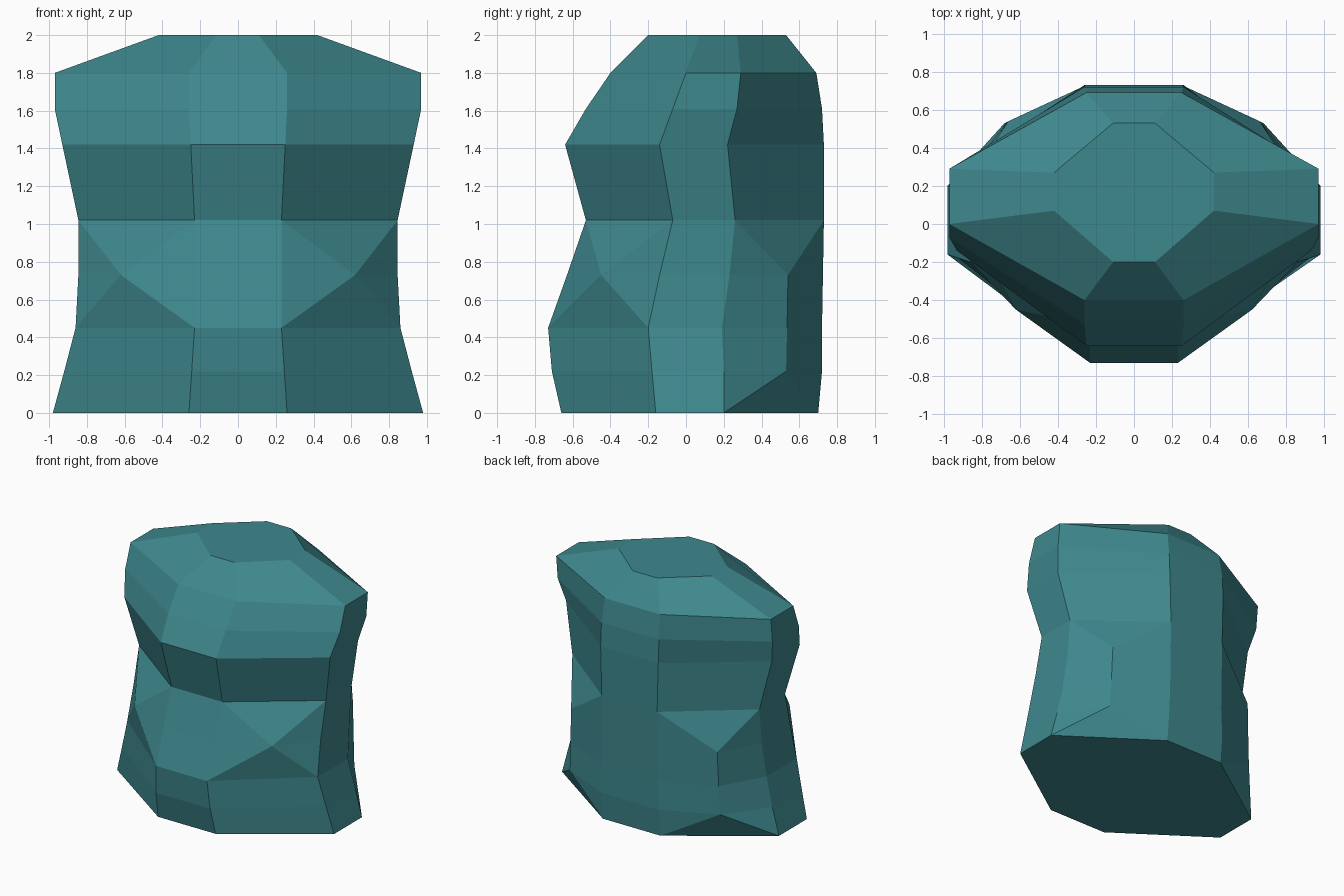
import bpy, bmesh

if "Cube" in bpy.data.objects:
    bpy.data.objects.remove(bpy.data.objects["Cube"])

# Cross-sections: z, front x, front y, side x, side front y, side back y, back x, back y
sections = [
    (0.00, .26, -.66, .98, -.16, .20, .26, .70),
    (0.22, .245, -.71, .92, -.18, .20, .26, .72),
    (0.45, .23, -.73, .86, -.20, .19, .25, .72),
    (0.73, .23, -.63, .845, -.14, .23, .25, .725),
    (1.02, .23, -.53, .845, -.07, .26, .25, .73),
    (1.42, .25, -.64, .93, -.14, .22, .26, .73),
    (1.61, .26, -.53, .97, -.07, .27, .26, .72),
    (1.80, .26, -.40, .97, 0.00, .29, .25, .69),
    (2.00, .11, -.20, .42, .07, .27, .11, .53),
]

# Raised points in the middle of the corner panels: section index -> (x, y)
front_bulge = {3: (.62, -.45)}
back_bulge = {1: (.68, .53), 2: (.67, .535), 3: (.66, .54)}

bm = bmesh.new()
rings = []
for z, fx, fy, sx, s1, s2, bx, by in sections:
    right = [(fx, fy), (sx, s1), (sx, s2), (bx, by)]
    loop = right + [(-x, y) for x, y in reversed(right)]
    rings.append([bm.verts.new((x, y, z)) for x, y in loop])


def corner_panel(a, b, bulge, side):
    """Panel between columns a and b, raised along its middle."""
    lo, hi = min(bulge) - 1, max(bulge) + 1
    mid = {i: bm.verts.new((side * x, y, sections[i][0])) for i, (x, y) in bulge.items()}
    bm.faces.new((rings[lo][a], rings[lo][b], mid[lo + 1]))
    bm.faces.new((rings[hi][b], rings[hi][a], mid[hi - 1]))
    for i in range(lo, hi):
        inner = [mid[j] for j in (i + 1, i) if j in mid]
        bm.faces.new([rings[i][b], rings[i + 1][b]] + inner)
        bm.faces.new([rings[i + 1][a], rings[i][a]] + inner[::-1])
    return range(lo, hi)


# Torso walls: raised corner panels first, plain quads elsewhere
panels = {0: (front_bulge, 1), 6: (front_bulge, -1), 2: (back_bulge, 1), 4: (back_bulge, -1)}
for a in range(8):
    b = (a + 1) % 8
    done = corner_panel(a, b, *panels[a]) if a in panels else ()
    for i in range(len(rings) - 1):
        if i not in done:
            bm.faces.new((rings[i][a], rings[i][b], rings[i + 1][b], rings[i + 1][a]))

# Flat base and top
bm.faces.new(rings[0][::-1])
bm.faces.new(rings[-1])
bmesh.ops.recalc_face_normals(bm, faces=bm.faces)

mesh = bpy.data.meshes.new("torso")
bm.to_mesh(mesh)
bm.free()
torso = bpy.data.objects.new("torso", mesh)
bpy.context.collection.objects.link(torso)

teal = bpy.data.materials.new("teal")
teal.diffuse_color = (.048, .246, .268, 1)
teal.use_nodes = True
teal.node_tree.nodes["Principled BSDF"].inputs["Base Color"].default_value = teal.diffuse_color
mesh.materials.append(teal)
